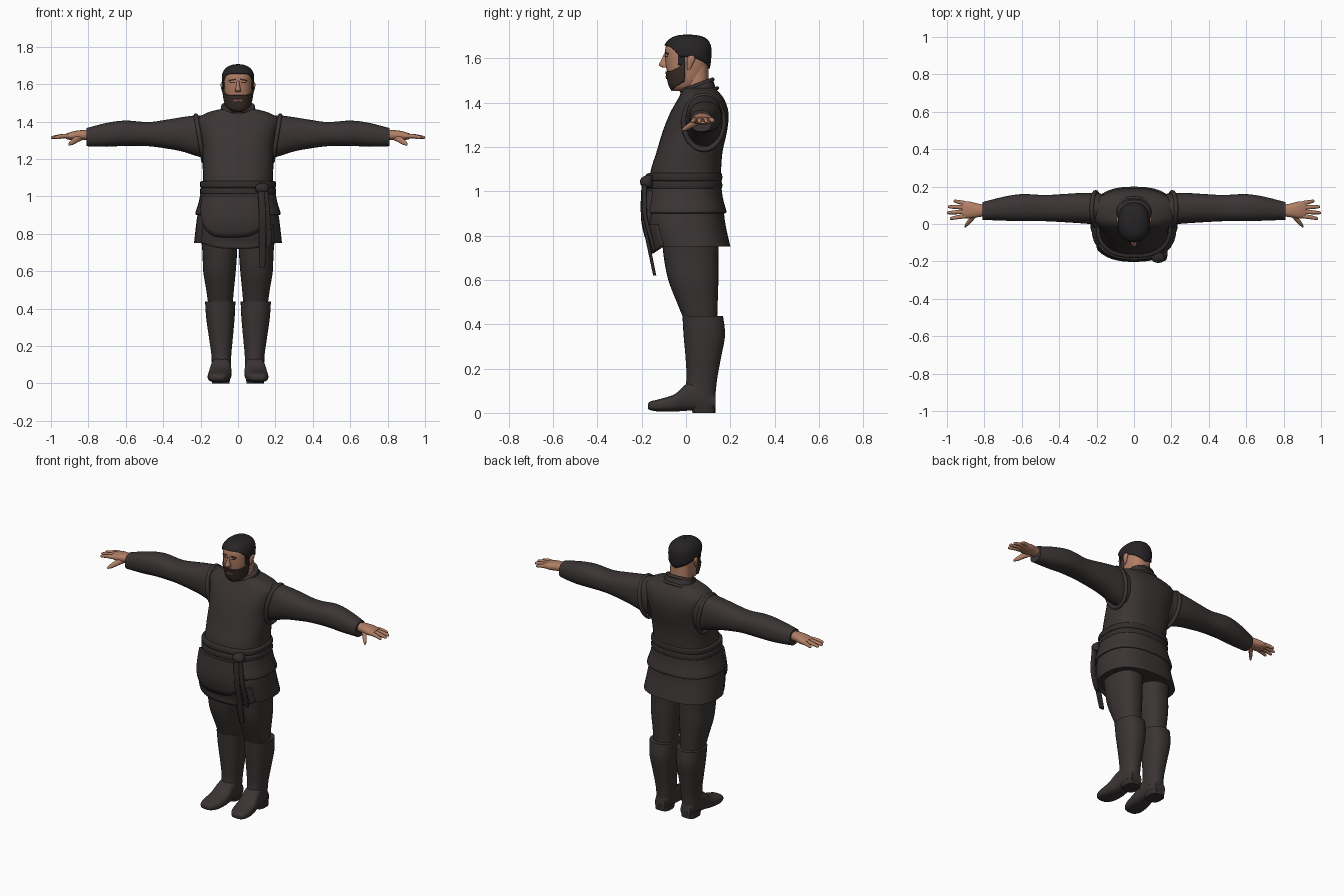
import bpy, bmesh
from math import sin, cos, pi, copysign, radians

cube = bpy.data.objects.get("Cube")
if cube:
    bpy.data.objects.remove(cube, do_unlink=True)


def material(name, *rgb):
    mat = bpy.data.materials.new(name)
    mat.use_nodes = True
    mat.diffuse_color = (*rgb, 1)
    mat.node_tree.nodes["Principled BSDF"].inputs["Base Color"].default_value = (*rgb, 1)
    return mat


cloth = material("dark cloth", .043, .034, .034)
leather = material("dark leather", .032, .026, .026)
skin = material("skin", .44, .21, .13)
hair = material("black hair", .02, .017, .019)
beard = material("brown beard", .042, .026, .02)
lips = material("lips", .27, .11, .08)


def smooth(rows, steps=4):
    """Curve-interpolate rows of numbers."""
    out = []
    for i in range(len(rows) - 1):
        quad = [rows[min(max(i + k, 0), len(rows) - 1)] for k in (-1, 0, 1, 2)]
        for k in range(steps):
            u = k / steps
            out.append([.5 * (2*b + (c - a)*u + (2*a - 5*b + 4*c - d)*u*u + (3*b - a - 3*c + d)*u**3)
                        for a, b, c, d in zip(*quad)])
    out.append(list(rows[-1]))
    return out


def spot(row, f, axis="z", power=2.3, shear=0):
    """Point on a rounded cross-section; f = 0 faces the front."""
    t, u0, u1, v0, v1 = row
    s, c = sin(f), -cos(f)
    du = (u1 - u0) / 2 * copysign(abs(s) ** (2 / power), s)
    dv = (v1 - v0) / 2 * copysign(abs(c) ** (2 / power), c)
    t, u, v = t + shear * dv, (u0 + u1) / 2 + du, (v0 + v1) / 2 + dv
    return {"x": (t, u, v), "y": (u, t, v), "z": (u, v, t)}[axis]


def finish(name, bm, mat, mirror=False, thick=0):
    bmesh.ops.remove_doubles(bm, verts=bm.verts, dist=.00001)
    bmesh.ops.recalc_face_normals(bm, faces=bm.faces)
    mesh = bpy.data.meshes.new(name)
    bm.to_mesh(mesh)
    bm.free()
    mesh.materials.append(mat)
    obj = bpy.data.objects.new(name, mesh)
    bpy.context.collection.objects.link(obj)
    bpy.ops.object.select_all(action="DESELECT")
    obj.select_set(True)
    bpy.context.view_layer.objects.active = obj
    bpy.ops.object.shade_smooth_by_angle(angle=radians(45))
    if thick:
        mod = obj.modifiers.new("thickness", "SOLIDIFY")
        mod.thickness, mod.offset = thick, 0
    if mirror:
        obj.modifiers.new("mirror", "MIRROR").use_mirror_merge = False
    return obj


def loft(name, rows, mat, axis="z", power=2.3, shear=0, mirror=False, sides=32):
    bm = bmesh.new()
    rings = [[bm.verts.new(spot(r, 2 * pi * k / sides, axis, power, shear)) for k in range(sides)]
             for r in smooth(rows)]
    for a, b in zip(rings, rings[1:]):
        for k in range(sides):
            j = (k + 1) % sides
            bm.faces.new((a[k], a[j], b[j], b[k]))
    bm.faces.new(rings[0])
    bm.faces.new(rings[-1])
    return finish(name, bm, mat, mirror)


def row_at(rows, t):
    rows = sorted(smooth(rows))
    for a, b in zip(rows, rows[1:]):
        if a[0] <= t <= b[0]:
            w = (t - a[0]) / max(b[0] - a[0], .00001)
            return [p + (q - p) * w for p, q in zip(a, b)]
    end = rows[0] if t < rows[0][0] else rows[-1]
    return [t] + end[1:]


def patch(name, rows, mat, f0, f1, top, bottom, thick, mirror=False, power=2.3, cols=32, steps=12):
    """A sheet that hugs a lofted form between two edge curves."""
    bm = bmesh.new()
    grid = []
    for i in range(cols + 1):
        f = f0 + (f1 - f0) * i / cols
        heights = [bottom(f) + (top(f) - bottom(f)) * sin(pi / 2 * k / steps) for k in range(steps + 1)]
        grid.append([bm.verts.new(spot(row_at(rows, z), f, "z", power)) for z in heights])
    for a, b in zip(grid, grid[1:]):
        for k in range(steps):
            bm.faces.new((a[k], b[k], b[k + 1], a[k + 1]))
    return finish(name, bm, mat, mirror, thick)


def ring(name, point, depth, mat):
    """Closed round cord along a looping path."""
    curve = bpy.data.curves.new(name, "CURVE")
    curve.dimensions, curve.bevel_depth, curve.bevel_resolution = "3D", depth, 3
    spline = curve.splines.new("POLY")
    spline.points.add(39)
    for k, p in enumerate(spline.points):
        p.co = (*point(sin(pi * k / 20), cos(pi * k / 20)), 1)
    spline.use_cyclic_u = True
    curve.materials.append(mat)
    bpy.context.collection.objects.link(bpy.data.objects.new(name, curve))


def sym(*rows):
    return [(z, -w, w, y0, y1) for z, w, y0, y1 in rows]


# Torso, neckline and armholes
loft("torso", sym((1, .195, -.17, .155), (1.09, .187, -.16, .158), (1.18, .19, -.132, .165),
                  (1.27, .192, -.105, .185), (1.35, .21, -.073, .192), (1.41, .218, -.04, .175),
                  (1.445, .17, -.02, .15), (1.465, .1, -.01, .13)), cloth, power=2.5)
loft("collar", sym((1.4, .115, -.045, .145), (1.45, .098, -.03, .13), (1.485, .086, -.02, .12)),
     cloth, shear=.35)
ring("collar_edge", lambda s, c: (.083 * c, .05 + .07 * s, 1.478 + .026 * s), .009, cloth)
ring("neckline", lambda s, c: (.112 * c, .045 + .096 * s, 1.42 + .045 * s), .008, cloth)
for side, word in ((1, "left"), (-1, "right")):
    ring(word + "_armhole", lambda s, c: (side * (.205 + .02 * s), .08 + .09 * c, 1.31 + .122 * s), .012, cloth)

# Sleeves, hands and fingers
loft("sleeves", [(.16, .005, .16, 1.2, 1.43), (.22, 0, .165, 1.215, 1.433), (.3, .005, .165, 1.24, 1.423),
                 (.38, .01, .16, 1.255, 1.41), (.48, .015, .155, 1.268, 1.397), (.6, .015, .16, 1.27, 1.405),
                 (.7, .018, .145, 1.265, 1.393), (.81, .022, .117, 1.268, 1.365)], cloth, "x", mirror=True)
loft("hands", [(.78, .045, .1, 1.3, 1.35), (.83, .037, .108, 1.302, 1.354), (.88, .03, .12, 1.3, 1.348),
               (.92, .033, .122, 1.306, 1.335)], skin, "x", mirror=True)
for word, y, tip_x, tip_y in (("index", .043, .985, .03), ("middle", .066, 1, .06),
                              ("ring", .089, .995, .092), ("little", .111, .965, .122)):
    loft(word + "_fingers", [(x, v - r, v + r, z - r, z + r) for x, v, z, r in (
        (.9, y, 1.323, .012), ((.9 + tip_x) / 2, (y + tip_y) / 2, 1.321, .011),
        (tip_x - .008, tip_y, 1.315, .008), (tip_x, tip_y, 1.314, .003))], skin, "x", mirror=True, sides=12)
loft("thumbs", [(y, x - r, x + r, z - r, z + r) for y, x, z, r in (
    (.06, .84, 1.318, .018), (.03, .866, 1.303, .016), (.0, .89, 1.286, .012), (-.018, .903, 1.276, .004))],
    skin, "y", mirror=True, sides=12)

# Layered tunic skirt
skirt = sym((1.03, .195, -.17, .155), (.93, .212, -.183, .168), (.85, .224, -.183, .178), (.75, .235, -.155, .2))
loft("lower_skirt", skirt, cloth, power=2.5)
loft("upper_skirt", sym((1.04, .196, -.174, .158), (.97, .21, -.184, .166), (.91, .228, -.195, .182),
                        (.9, .22, -.188, .175)), cloth, power=2.5)
patch("skirt_front_hem", skirt, cloth, -.9, .9, lambda f: .85, lambda f: .718 + .045 * f * f, .012, power=2.5)
patch("front_panel", skirt, cloth, -1.05, .65, lambda f: 1, lambda f: .785 + .13 * abs((f + .15) / .85) ** 3,
      .034, power=2.5)

# Belt wraps, knot and hanging ends
for word, z in (("lower", 1.027), ("upper", 1.063)):
    loft(word + "_belt", sym((z - .018, .196, -.172, .158), (z - .012, .203, -.181, .163),
                             (z + .012, .203, -.18, .163), (z + .018, .194, -.17, .158)), leather, power=2.5)
loft("belt_knot", [(1.015, .11, .15, -.185, -.15), (1.03, .095, .165, -.205, -.15),
                   (1.055, .095, .165, -.205, -.15), (1.07, .115, .15, -.185, -.15)], leather)
loft("long_belt_end", [(1.04, .105, .14, -.2, -.18), (.9, .112, .15, -.204, -.186), (.78, .112, .15, -.182, -.166),
                       (.62, .112, .145, -.148, -.134)], leather, power=4)
loft("short_belt_end", [(1.04, .13, .16, -.196, -.175), (.9, .142, .172, -.196, -.176), (.79, .15, .18, -.168, -.15),
                        (.73, .15, .175, -.15, -.136)], leather, power=4)

# Legs and boots
loft("legs", [(.8, .003, .2, -.11, .15), (.7, .005, .19, -.1, .146), (.6, .012, .186, -.08, .146),
              (.5, .022, .17, -.042, .143), (.41, .03, .157, -.005, .14)], cloth, mirror=True)
loft("boot_shafts", [(.437, .014, .176, -.016, .167), (.35, .018, .17, -.011, .176), (.25, .027, .156, -.002, .158),
                     (.15, .036, .142, .002, .14), (.07, .038, .14, -.01, .132)], cloth, mirror=True)
loft("boot_feet", [(.132, .055, .125, .01, .08), (.08, .04, .138, .008, .14), (.01, .036, .146, .01, .135),
                   (-.05, .036, .158, .006, .085), (-.12, .045, .162, .006, .062), (-.16, .065, .15, .012, .052),
                   (-.172, .085, .13, .02, .04)], cloth, "y", power=2.8, mirror=True)
loft("boot_heels", [(0, .045, .138, .03, .132), (.04, .042, .14, .02, .133)], leather, power=3, mirror=True)

# Head and neck
skull = sym((1.452, .03, -.055, .01), (1.47, .053, -.068, .05), (1.5, .066, -.077, .08), (1.55, .075, -.088, .098),
            (1.6, .078, -.094, .106), (1.65, .077, -.092, .106), (1.68, .06, -.07, .09), (1.694, .034, -.04, .06),
            (1.699, .003, .005, .011))
loft("neck", sym((1.4, .075, -.01, .11), (1.48, .066, -.008, .104), (1.57, .064, -.005, .1)), skin)
loft("head", skull, skin)
loft("nose", sym((1.618, .007, -.1, -.07), (1.59, .01, -.112, -.07), (1.57, .015, -.122, -.07),
                 (1.557, .014, -.106, -.07)), skin)
loft("ears", [(1.547, .074, .08, .008, .018), (1.562, .074, .086, .004, .026), (1.592, .074, .093, .004, .04),
              (1.608, .074, .09, .01, .038), (1.614, .074, .08, .016, .03)], skin, mirror=True)

# Hair, beard and face details
patch("hair", skull, hair, -pi, pi, lambda f: 1.699,
      lambda f: 1.655 - .05 * min(1, abs(f) / 1.3) ** 4 - .05 * max(0, abs(f) / pi - .55) / .45, .016, cols=48)
patch("sideburns", skull, hair, 1.2, 1.5, lambda f: 1.63, lambda f: 1.57, .01, mirror=True, cols=6)
patch("beard", skull, beard, -1.5, 1.5, lambda f: 1.541 + .045 * abs(f / 1.5) ** 4,
      lambda f: 1.455 + .04 * (f / 1.5) ** 2, .015)
patch("mouth", skull, lips, -.3, .3, lambda f: 1.521 - .04 * f * f, lambda f: 1.508 + .05 * f * f, .022, cols=10)
patch("eyebrows", skull, beard, .14, .62, lambda f: 1.629 - .02 * f * f, lambda f: 1.622 - .02 * f * f, .006,
      mirror=True, cols=8)
patch("eyes", skull, beard, .2, .5, lambda f: 1.61, lambda f: 1.605, .003, mirror=True, cols=6)
